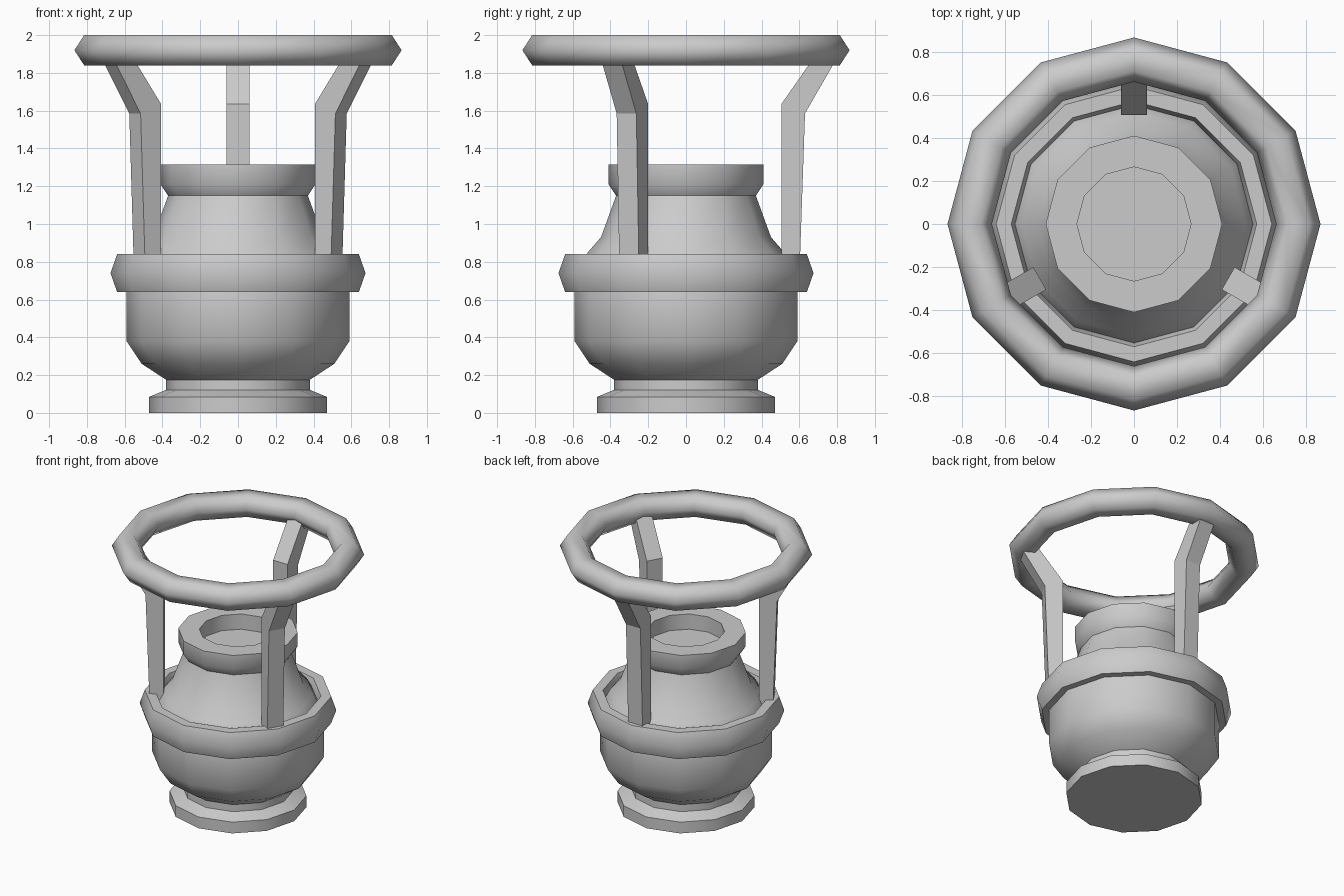
import bpy, bmesh, math
from mathutils import Matrix

if "Cube" in bpy.data.objects:
    bpy.data.objects.remove(bpy.data.objects["Cube"])

SIDES = 12


def make_object(name, bm, angle=None):
    bmesh.ops.recalc_face_normals(bm, faces=bm.faces)
    mesh = bpy.data.meshes.new(name)
    bm.to_mesh(mesh)
    bm.free()
    ob = bpy.data.objects.new(name, mesh)
    bpy.context.collection.objects.link(ob)
    if angle:
        bpy.ops.object.select_all(action='DESELECT')
        ob.select_set(True)
        bpy.context.view_layer.objects.active = ob
        bpy.ops.object.shade_smooth_by_angle(angle=math.radians(angle))
    return ob


def lathe(name, profile, closed=False, angle=38):
    """Revolve (radius, z) points; open profiles are capped at both ends."""
    bm = bmesh.new()
    loops = []
    for r, z in profile:
        loops.append([bm.verts.new((r * math.cos(i * math.tau / SIDES),
                                    r * math.sin(i * math.tau / SIDES), z))
                      for i in range(SIDES)])
    pairs = list(zip(loops, loops[1:]))
    if closed:
        pairs.append((loops[-1], loops[0]))
    else:
        bm.faces.new(loops[0])
        bm.faces.new(loops[-1])
    for a, b in pairs:
        for i in range(SIDES):
            j = (i + 1) % SIDES
            bm.faces.new((a[i], a[j], b[j], b[i]))
    return make_object(name, bm, angle)


def ring(name, major, half_width, z, half_height):
    """Ring with a hexagonal cross-section."""
    k = half_width / 2
    lathe(name, [(major + half_width, z), (major + k, z + half_height),
                 (major - k, z + half_height), (major - half_width, z),
                 (major - k, z - half_height), (major + k, z - half_height)],
          closed=True, angle=70)


# Vessel: foot, belly, shoulder, neck, rim and recessed mouth
lathe("vessel", [(0.47, 0), (0.47, 0.085), (0.38, 0.122), (0.38, 0.175),
                 (0.51, 0.26), (0.59, 0.38), (0.59, 0.72), (0.52, 0.85),
                 (0.45, 0.93), (0.37, 1.15), (0.41, 1.21), (0.41, 1.315),
                 (0.265, 1.315), (0.265, 1.20)])

# Belly band and top hoop
ring("belly_band", 0.605, 0.07, 0.74, 0.10)
ring("top_hoop", 0.763, 0.103, 1.92, 0.08)

# Three bent struts: (inner radius, z), (outer radius, z) at each section
sections = [((0.505, 0.80), (0.603, 0.80)),
            ((0.505, 1.635), (0.63, 1.585)),
            ((0.69, 1.90), (0.80, 1.88))]
for n, deg in enumerate((90, 210, 330), 1):
    bm = bmesh.new()
    rows = []
    for (ri, zi), (ro, zo) in sections:
        rows.append([bm.verts.new(p) for p in ((ri, -0.06, zi), (ro, -0.06, zo),
                                               (ro, 0.06, zo), (ri, 0.06, zi))])
    for a, b in zip(rows, rows[1:]):
        for i in range(4):
            j = (i + 1) % 4
            bm.faces.new((a[i], a[j], b[j], b[i]))
    bm.faces.new(rows[0])
    bm.faces.new(rows[-1])
    bm.transform(Matrix.Rotation(math.radians(deg), 4, 'Z'))
    make_object(f"strut_{n}", bm)
